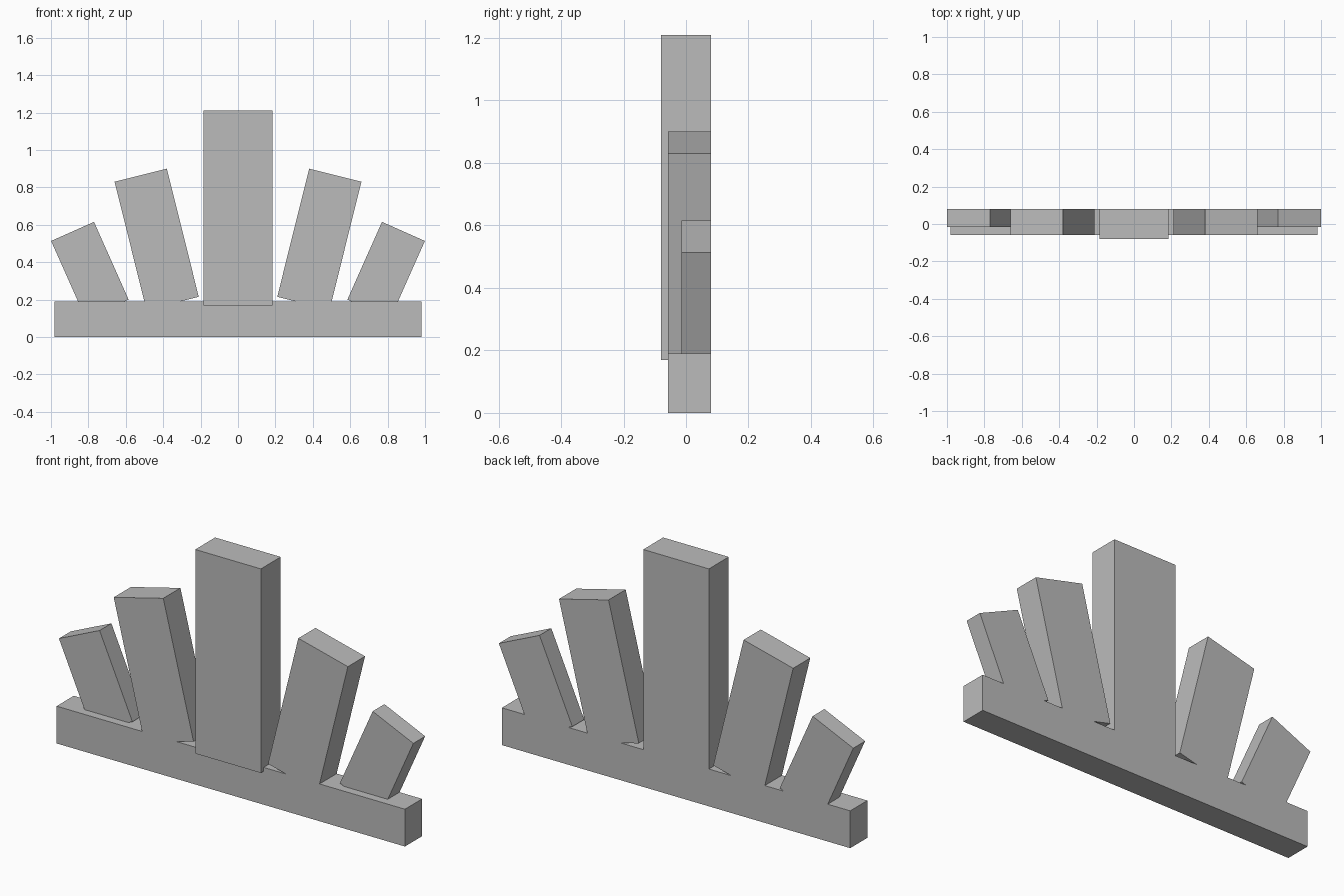
import bpy
import bmesh
from math import radians
from mathutils import Matrix

default = bpy.data.objects.get("Cube")
if default:
    bpy.data.objects.remove(default, do_unlink=True)

grey = bpy.data.materials.new("plain_grey")
grey.use_nodes = True
colour = (0.5, 0.5, 0.5, 1)
grey.diffuse_color = colour
grey.node_tree.nodes["Principled BSDF"].inputs["Base Color"].default_value = colour

BACK = 0.08  # all parts share one flat back


def slab(name, x, z, width, height, front, tilt=0):
    """Box centred at x, z, reaching from the front depth to the shared back."""
    bm = bmesh.new()
    bmesh.ops.create_cube(bm, size=1)
    bmesh.ops.scale(bm, vec=(width, BACK - front, height), verts=bm.verts)
    mesh = bpy.data.meshes.new(name)
    bm.to_mesh(mesh)
    bm.free()
    mesh.materials.append(grey)
    obj = bpy.data.objects.new(name, mesh)
    obj.matrix_world = (Matrix.Translation((x, (front + BACK) / 2, z))
                        @ Matrix.Rotation(radians(tilt), 4, "Y"))
    bpy.context.collection.objects.link(obj)


# Long base bar and upright centre slab
slab("base_bar", 0, 0.095, 1.964, 0.19, -0.058)
slab("centre_slab", 0, 0.69, 0.37, 1.04, -0.08)

# Slabs fanning outwards on both sides
for side, s in (("left", 1), ("right", -1)):
    slab(f"inner_slab_{side}", s * 0.435, 0.523, 0.288, 0.706, -0.058, s * 14)
    slab(f"outer_slab_{side}", s * 0.792, 0.357, 0.251, 0.455, -0.015, s * 24)
